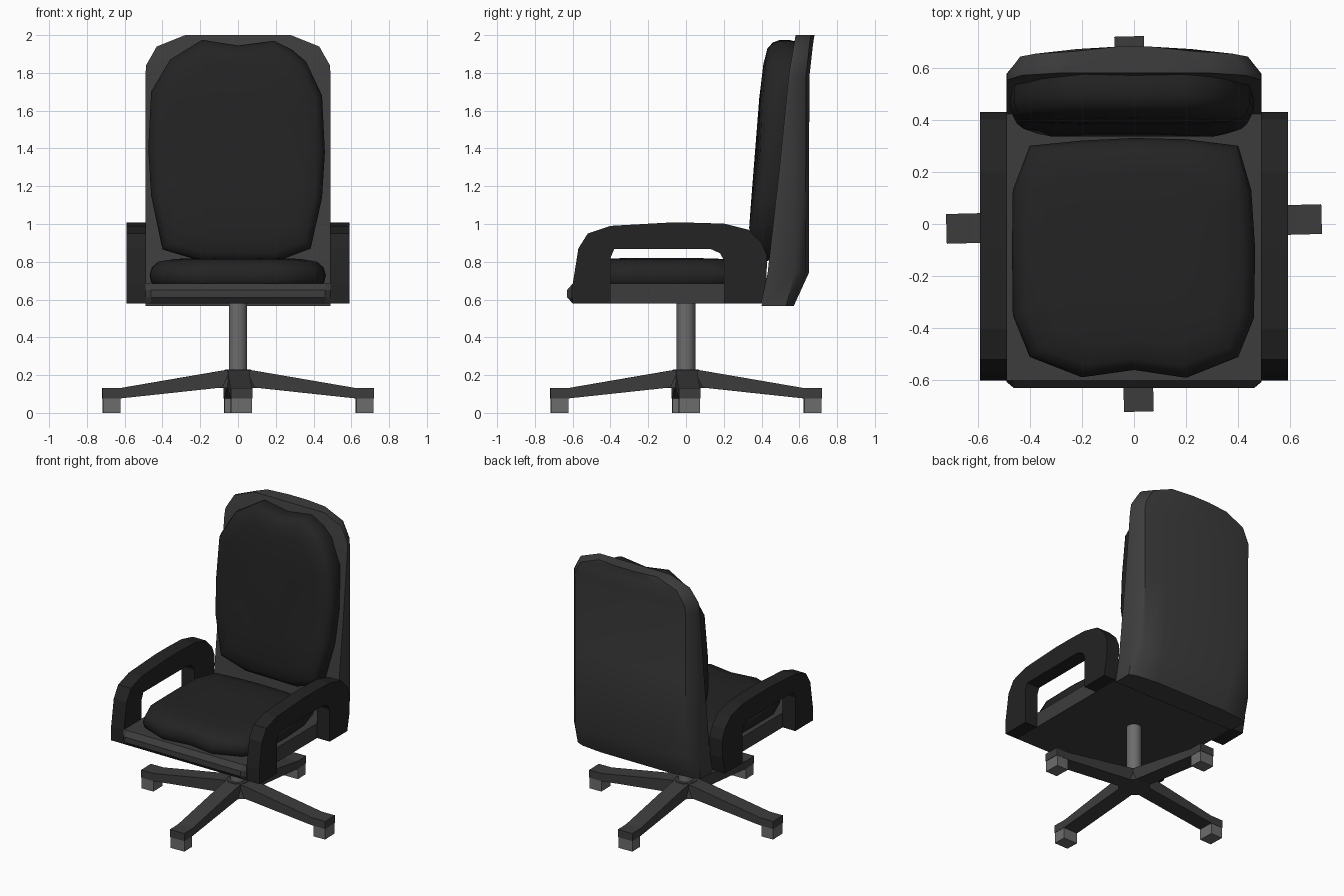
import bpy, bmesh, math
from mathutils import Matrix, Vector

if "Cube" in bpy.data.objects:
    bpy.data.objects.remove(bpy.data.objects["Cube"])


def material(name, v):
    m = bpy.data.materials.new(name)
    m.diffuse_color = (v, v, v, 1)
    m.use_nodes = True
    m.node_tree.nodes["Principled BSDF"].inputs["Base Color"].default_value = m.diffuse_color
    return m


PAD = material("black_padding", 0.017)
FRAME = material("charcoal_frame", 0.046)
METAL = material("grey_metal", 0.15)


def finish(name, bm, mat, smooth=None):
    bmesh.ops.recalc_face_normals(bm, faces=bm.faces)
    me = bpy.data.meshes.new(name)
    bm.to_mesh(me)
    bm.free()
    me.materials.append(mat)
    if smooth:
        for p in me.polygons:
            p.use_smooth = True
        me.set_sharp_from_angle(angle=math.radians(smooth))
    ob = bpy.data.objects.new(name, me)
    bpy.context.collection.objects.link(ob)
    return ob


def loft(name, rings, mat, smooth=None, matrix=None):
    """Join equal-length point rings with quads and cap both ends."""
    bm = bmesh.new()
    rows = [[bm.verts.new(p) for p in r] for r in rings]
    n = len(rows[0])
    for a, b in zip(rows, rows[1:]):
        for i in range(n):
            j = (i + 1) % n
            bm.faces.new((a[i], a[j], b[j], b[i]))
    bm.faces.new(rows[0])
    bm.faces.new(rows[-1])
    if matrix:
        bm.transform(matrix)
    return finish(name, bm, mat, smooth)


def interp(table, t):
    for (a, va), (b, vb) in zip(table, table[1:]):
        if t <= b:
            k = max(0, (t - a) / (b - a))
            return va + (vb - va) * k
    return table[-1][1]


def cylinder(name, r1, r2, z0, z1, n, mat, smooth=None):
    ring = lambda r, z: [(r * math.cos((i + .5) * math.tau / n),
                          r * math.sin((i + .5) * math.tau / n), z) for i in range(n)]
    loft(name, [ring(r1, z0), ring(r2, z1)], mat, smooth)


# star base: four legs with block feet, turned slightly
leg = [(0, .225), (.06, .228), (.62, .132), (.72, .132), (.72, .077), (.62, .077), (.08, .135), (0, .135)]
foot = [(.625, 0), (.717, 0), (.717, .08), (.625, .08)]
for k in range(4):
    turn = Matrix.Rotation(math.radians(1.5 + 90 * k), 4, 'Z')
    loft(f"base_leg_{k+1}", [[(r, s * .057, z) for r, z in leg] for s in (-1, 1)], FRAME, None, turn)
    loft(f"foot_{k+1}", [[(r, s * .055, z) for r, z in foot] for s in (-1, 1)], METAL, None, turn)
cylinder("base_hub", .11, .075, .132, .23, 8, FRAME)
cylinder("column", .05, .05, .2, .6, 14, METAL, 40)

# seat pan with a chamfered front edge
pan = [(-.6, .58), (-.63, .612), (-.63, .65), (-.6, .685), (.43, .685), (.405, .58)]
pan_ends = [(y if y > -.62 else -.605, z) for y, z in pan]
loft("seat_pan", [[(x, y, z) for y, z in (pan_ends if abs(x) > .47 else pan)]
                  for x in (-.49, -.46, .46, .49)], FRAME)

# armrests: arched side profile
arm = [(-.6, .58), (-.6, .68), (-.57, .87), (-.52, .95), (-.4, .99), (-.1, 1.007), (.03, 1.007),
       (.2, 1.002), (.33, .97), (.4, .9), (.43, .83), (.425, .7), (.4, .58), (.2, .58),
       (.2, .81), (.18, .845), (.13, .868), (-.38, .868), (-.4, .82), (-.4, .58)]
for side, s in (("left", -1), ("right", 1)):
    loft(f"{side}_armrest", [[(s * x, y, z) for y, z in arm] for x in (.488, .59)], PAD)

# backrest shell: (height, half width, front y, back y)
levels = [(.565, .49, .40, .57), (.74, .49, .432, .65), (1.3, .49, .495, .652), (1.78, .49, .543, .653),
          (1.84, .487, .552, .66), (1.94, .43, .57, .671), (2.0, .28, .58, .68)]
rings = []
for z, w, yf, yb in levels:
    ys = max(yf + .02, min(.575, yb - .04))
    half = [(w, yf), (w, ys), (w - .05, yb - .018), (w - .21, yb)]
    rings.append([(x, y, z) for x, y in half] + [(-x, y, z) for x, y in reversed(half)])
loft("backrest_shell", rings, FRAME, 42)

# seat cushion: outline (x, y) stacked with rounded edges
seat = [(-.2, .32), (0, .33), (.2, .325), (.4, .3), (.45, .13), (.465, -.1), (.46, -.36), (.4, -.51),
        (.2, -.59), (0, -.56), (-.2, -.588), (-.4, -.51), (-.465, -.35), (-.468, -.1), (-.465, .13), (-.4, .3)]
steps = [(.95, .67), (.985, .695), (1, .73), (.975, .77), (.9, .8), (.72, .815), (.4, .82)]
cy = -.13
loft("seat_cushion", [[(x * k, cy + (y - cy) * k, z) for x, y in seat] for k, z in steps], PAD, 60)

# back cushion: outline (x, z), depth follows the shell and a front curve
back = [(0, 1.945), (.19, 1.97), (.29, 1.92), (.36, 1.86), (.445, 1.68), (.46, 1.38), (.445, 1.14),
        (.385, .87), (.2, .8), (-.2, .805), (-.4, .865), (-.46, 1.15), (-.475, 1.4), (-.46, 1.7),
        (-.36, 1.87), (-.19, 1.975)]
front_curve = [(.8, .335), (1.0, .33), (1.15, .348), (1.36, .377), (1.68, .387), (1.9, .41), (2, .42)]
shell_curve = [(.565, .41), (.74, .445), (1.3, .51), (2, .6)]
steps = [(.98, 0), (1, .3), (1, .55), (.975, .76), (.92, .9), (.78, .97), (.45, 1)]
cz = 1.39
rings = []
for k, t in steps:
    ring = []
    for x, z in back:
        z = cz + (z - cz) * k
        y0, y1 = interp(shell_curve, z), interp(front_curve, z)
        ring.append((x * k, y0 + (y1 - y0) * t, z))
    rings.append(ring)
loft("back_cushion", rings, PAD, 60)
